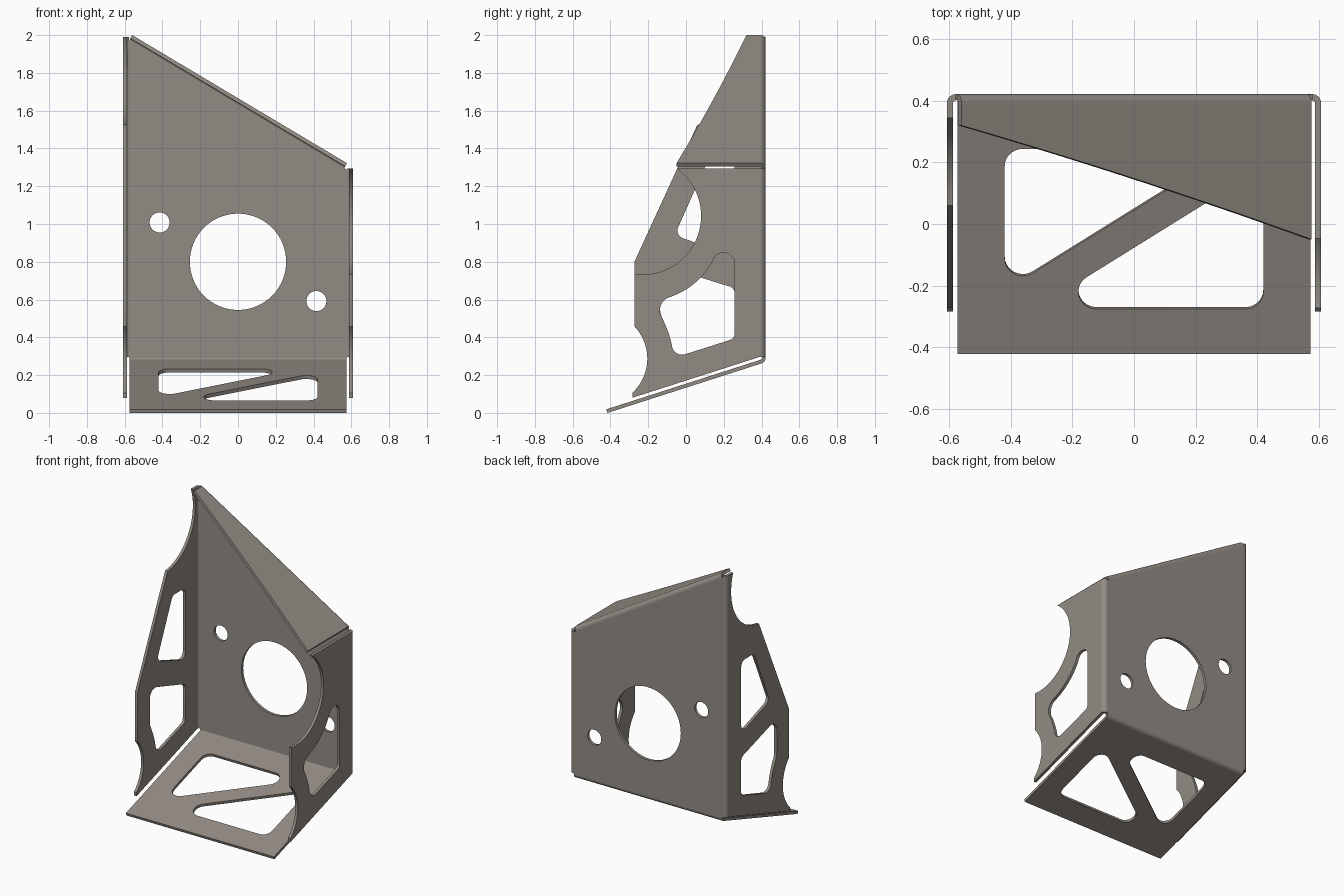
import bpy, bmesh
from math import sin, cos, tan, atan2, pi
from mathutils import Matrix, Vector as V

if "Cube" in bpy.data.objects:
    bpy.data.objects.remove(bpy.data.objects["Cube"])

T, R = 0.02, 0.03          # sheet thickness, outer bend radius
XB, YB, ZB = 0.578, 0.392, 0.291   # bend centre lines
steel = bpy.data.materials.new("warm_grey_steel")
steel.diffuse_color = (0.29, 0.26, 0.23, 1)
steel.use_nodes = True
steel.node_tree.nodes["Principled BSDF"].inputs["Base Color"].default_value = steel.diffuse_color


def arc(a, b, c, n=20):
    """Points on the circular arc from a through b to c."""
    (ax, ay), (bx, by), (cx, cy) = a, b, c
    d = 2 * (ax * (by - cy) + bx * (cy - ay) + cx * (ay - by))
    A, B, C = ax * ax + ay * ay, bx * bx + by * by, cx * cx + cy * cy
    o = V(((A * (by - cy) + B * (cy - ay) + C * (ay - by)) / d,
           (A * (cx - bx) + B * (ax - cx) + C * (bx - ax)) / d))
    r = (V(a) - o).length
    t0, tb, t1 = (atan2(p[1] - o.y, p[0] - o.x) for p in (a, b, c))
    sweep = (t1 - t0) % (2 * pi)
    if (tb - t0) % (2 * pi) > sweep:
        sweep -= 2 * pi
    return [(o.x + r * cos(t0 + sweep * i / n), o.y + r * sin(t0 + sweep * i / n)) for i in range(n + 1)]


def circle(x, y, r, n=64):
    return [(x + r * cos(2 * pi * i / n), y + r * sin(2 * pi * i / n)) for i in range(n)]


def rounded(pts, r):
    """Polygon with every corner filleted."""
    out = []
    for i, p in enumerate(pts):
        p = V(p)
        u = (V(pts[i - 1]) - p).normalized()
        v = (V(pts[(i + 1) % len(pts)]) - p).normalized()
        half = u.angle(v) / 2
        m = (u + v).normalized()
        mid = p + m * (r / sin(half) - r)
        k = r / tan(half)
        out += arc(tuple(p + u * k), tuple(mid), tuple(p + v * k), 10)
    return out


def finish(name, mesh):
    ob = bpy.data.objects.new(name, mesh)
    bpy.context.collection.objects.link(ob)
    mesh.materials.clear()
    mesh.materials.append(steel)
    bm = bmesh.new()
    bm.from_mesh(mesh)
    bmesh.ops.remove_doubles(bm, verts=bm.verts, dist=1e-5)
    bmesh.ops.recalc_face_normals(bm, faces=bm.faces)
    bm.to_mesh(mesh)
    bm.free()
    bpy.ops.object.select_all(action='DESELECT')
    ob.select_set(True)
    bpy.context.view_layer.objects.active = ob
    bpy.ops.object.shade_smooth_by_angle(angle=0.5)


def plate(name, loops, origin, ax, ay, z0=0):
    """Flat sheet with holes; occupies z0..z0+T along ax x ay."""
    cu = bpy.data.curves.new(name, 'CURVE')
    cu.dimensions, cu.fill_mode, cu.extrude = '2D', 'BOTH', T / 2
    for pts in loops:
        pts = [p for i, p in enumerate(pts) if (V(p) - V(pts[i - 1])).length > 1e-5]
        s = cu.splines.new('POLY')
        s.points.add(len(pts) - 1)
        for q, p in zip(s.points, pts):
            q.co = (p[0], p[1], 0, 1)
        s.use_cyclic_u = True
    tmp = bpy.data.objects.new(name + "_tmp", cu)
    bpy.context.collection.objects.link(tmp)
    dg = bpy.context.evaluated_depsgraph_get()
    mesh = bpy.data.meshes.new_from_object(tmp.evaluated_get(dg))
    bpy.data.objects.remove(tmp)
    ax, ay = V(ax), V(ay)
    az = ax.cross(ay)
    m = Matrix((ax, ay, az)).transposed().to_4x4()
    m.translation = V(origin) + az * (z0 + T / 2)
    mesh.transform(m)
    finish(name, mesh)


def bend(name, c0, c1, u, v, ang=pi / 2, n=8):
    """Curved strip joining two sheets, swept from c0 to c1."""
    u, v = V(u), V(v)
    bm = bmesh.new()
    angs = [ang * i / n for i in range(n + 1)]
    sec = [(R, a) for a in angs] + [(R - T, a) for a in reversed(angs)]
    ends = [[bm.verts.new(V(c) + (u * cos(a) + v * sin(a)) * r) for r, a in sec] for c in (c0, c1)]
    k = len(sec)
    for i in range(k):
        j = (i + 1) % k
        bm.faces.new((ends[0][i], ends[0][j], ends[1][j], ends[1][i]))
    for e in ends:
        for i in range(n):
            bm.faces.new((e[i], e[i + 1], e[k - 2 - i], e[k - 1 - i]))
    mesh = bpy.data.meshes.new(name)
    bm.to_mesh(mesh)
    bm.free()
    finish(name, mesh)


# Sloped top line (outer face of the top flange)
p0, p1 = V((-0.56, YB, 2.0)), V((0.577, YB, 1.322))
s = (p1 - p0).normalized()
n_top = s.cross(V((0, 1, 0)))
c0, c1 = p0 - n_top * R, p1 - n_top * R
L = (p1 - p0).length

# Back plate with the large bore and two bolt holes
plate("back_plate", [[(-XB, ZB), (XB, ZB), (XB, 1.287), (c1.x, c1.z), (c0.x, c0.z), (-XB, c0.z)],
                     circle(0, 0.8, 0.255), circle(-0.415, 1.008, 0.053), circle(0.415, 0.592, 0.053)],
      (0, YB + R, 0), (1, 0, 0), (0, 0, 1))

# Top flange
plate("top_flange", [[(0, 0), (L, 0)] + arc((L, -0.442), (L / 2, -0.247), (0, -0.072))],
      p0, s, (0, 1, 0), -T)
bend("top_bend", c0, c1, (0, 1, 0), n_top)

# Sloped base flange with two triangular cutouts
tilt = 0.311
back = V((0, cos(tilt), sin(tilt)))
n_out = V((0, sin(tilt), -cos(tilt)))
cb = V((0, YB, ZB))
o = cb + n_out * R


def base(pts):
    return [(x, (y - o.y) / cos(tilt)) for x, y in pts]


plate("base_flange", [base([(-0.574, o.y), (0.574, o.y), (0.574, -0.416), (-0.574, -0.416)]),
                      rounded(base([(-0.42, 0.25), (0.32, 0.25), (-0.42, -0.21)]), 0.059),
                      rounded(base([(0.42, -0.27), (-0.32, -0.27), (0.42, 0.19)]), 0.059)],
      o, (1, 0, 0), back)
bend("base_bend", cb - V((0.574, 0, 0)), cb + V((0.574, 0, 0)), (0, 1, 0), (0, 0, -1), pi / 2 - tilt)

# Side flanges, profiles in (y, z)
foot = arc((-0.273, 0.458), (-0.205, 0.28), (-0.284, 0.106)) + [(-0.284, 0.08), (YB, 0.297)]
cut_low = (arc((-0.125, 0.5), (-0.095, 0.43), (-0.075, 0.36))
           + arc((-0.075, 0.36), (-0.055, 0.32), (0, 0.312))
           + arc((0.23, 0.385), (0.25, 0.398), (0.257, 0.42)))
right_cut = (cut_low + arc((0.257, 0.80), (0.2, 0.848), (0.14, 0.80))
             + arc((0.14, 0.80), (0.05, 0.69), (-0.095, 0.61))
             + arc((-0.095, 0.61), (-0.137, 0.555), (-0.125, 0.5)))
left_cut = (cut_low + arc((0.257, 0.62), (0.25, 0.655), (0.22, 0.672))
            + arc((-0.06, 0.76), (-0.115, 0.75), (-0.137, 0.70))
            + arc((-0.137, 0.56), (-0.135, 0.53), (-0.125, 0.5)))
left_top_cut = rounded([(-0.06, 0.94), (0.257, 0.83), (0.257, 1.335), (0.115, 1.335)], 0.042)

right = [(YB, 1.293)] + arc((-0.047, 1.293), (0.079, 1.065), (-0.273, 0.735), 40) + foot
left = [(YB, 1.99)] + arc((0.345, 1.99), (0.36, 1.79), (0.06, 1.525), 32) + [(-0.273, 0.8)] + foot
plate("right_flange", [right, right_cut], (XB + R - T, 0, 0), (0, 1, 0), (0, 0, 1))
plate("left_flange", [left, left_cut, left_top_cut], (-XB - R, 0, 0), (0, 1, 0), (0, 0, 1))
for name, sx, top in (("right_bend", 1, 1.293), ("left_bend", -1, 1.99)):
    bend(name, (sx * XB, YB, 0.297), (sx * XB, YB, top), (sx, 0, 0), (0, 1, 0))
